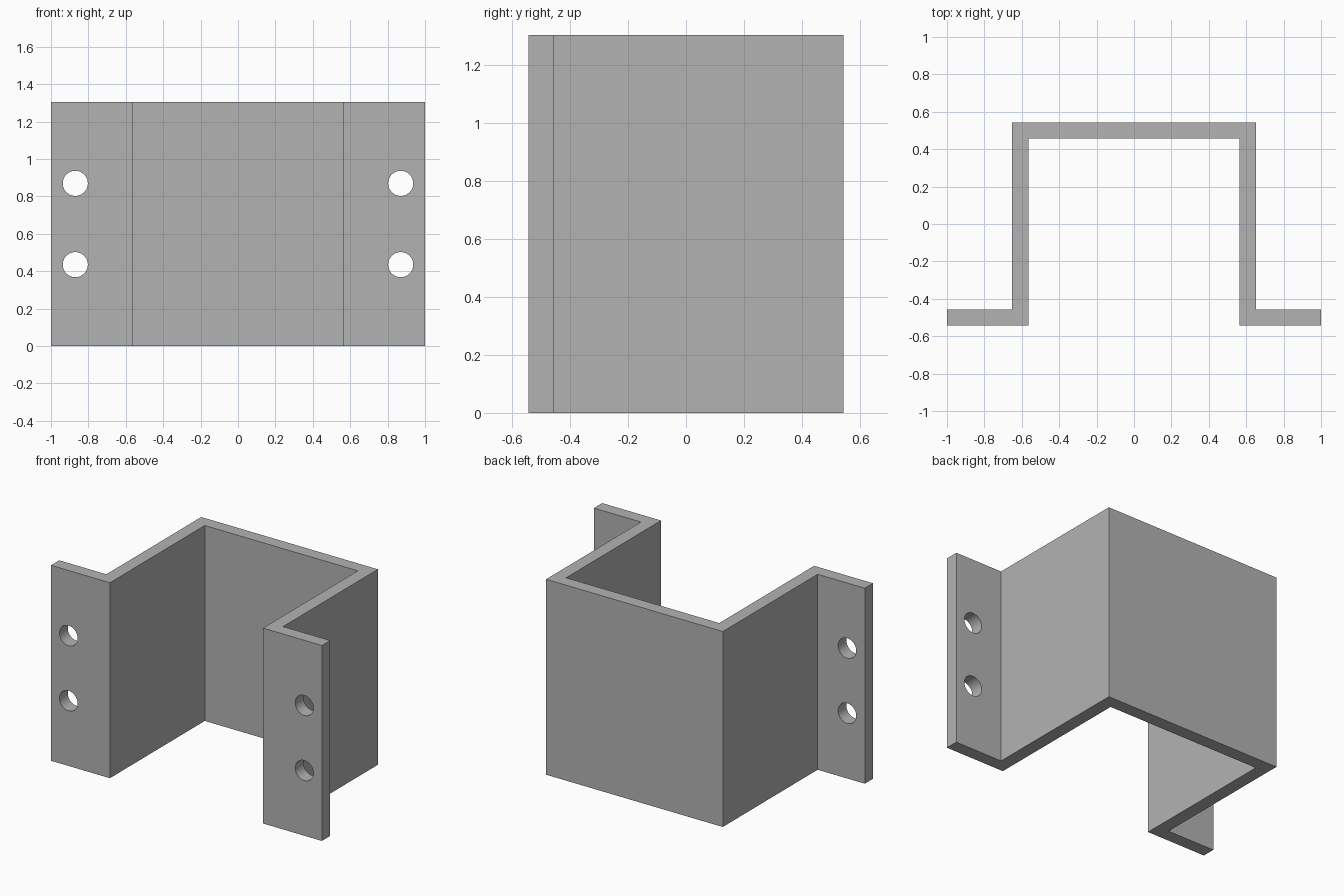
import bpy
import bmesh
import math

HEIGHT = 1.304
HALF_DEPTH = 0.5435
SHEET = 0.087
HOLE_X = 0.87
HOLE_RADIUS = 0.067

cube = bpy.data.objects.get("Cube")
if cube:
    bpy.data.objects.remove(cube, do_unlink=True)

grey = bpy.data.materials.new("plain_grey")
grey.use_nodes = True
colour = (0.45, 0.45, 0.45, 1)
grey.diffuse_color = colour
grey.node_tree.nodes["Principled BSDF"].inputs["Base Color"].default_value = colour

# Hat-shaped bracket profile: right half, mirrored, then extruded upward
half = [
    (0.565, HALF_DEPTH - SHEET),
    (0.565, -HALF_DEPTH),
    (1, -HALF_DEPTH),
    (1, -HALF_DEPTH + SHEET),
    (0.652, -HALF_DEPTH + SHEET),
    (0.652, HALF_DEPTH),
]
outline = half + [(-x, y) for x, y in reversed(half)]

bm = bmesh.new()
base = bm.faces.new([bm.verts.new((x, y, 0)) for x, y in outline])
top = bmesh.ops.extrude_face_region(bm, geom=[base])["geom"]
bmesh.ops.translate(bm, vec=(0, 0, HEIGHT),
                    verts=[v for v in top if isinstance(v, bmesh.types.BMVert)])
bmesh.ops.recalc_face_normals(bm, faces=bm.faces)
mesh = bpy.data.meshes.new("bracket")
bm.to_mesh(mesh)
bm.free()
mesh.materials.append(grey)
bracket = bpy.data.objects.new("bracket", mesh)
bpy.context.collection.objects.link(bracket)


# Bolt holes through both flanges
def drill(x, z):
    bpy.ops.mesh.primitive_cylinder_add(
        vertices=48, radius=HOLE_RADIUS, depth=SHEET * 3,
        location=(x, -HALF_DEPTH + SHEET / 2, z),
        rotation=(math.pi / 2, 0, 0))
    cutter = bpy.context.object
    cutter.name = "hole_cutter"
    cutter.hide_render = True
    cutter.data.materials.append(grey)
    bpy.context.view_layer.objects.active = bracket
    cut = bracket.modifiers.new("bolt_hole", "BOOLEAN")
    cut.operation = "DIFFERENCE"
    cut.solver = "EXACT"
    cut.object = cutter
    bpy.ops.object.modifier_apply(modifier=cut.name)
    bpy.data.objects.remove(cutter, do_unlink=True)


for side in (-1, 1):
    for level in (1 / 3, 2 / 3):
        drill(side * HOLE_X, HEIGHT * level)

# Smooth hole walls, crisp sheet edges
bpy.ops.object.select_all(action="DESELECT")
bracket.select_set(True)
bpy.context.view_layer.objects.active = bracket
bpy.ops.object.shade_smooth_by_angle(angle=math.radians(30))
